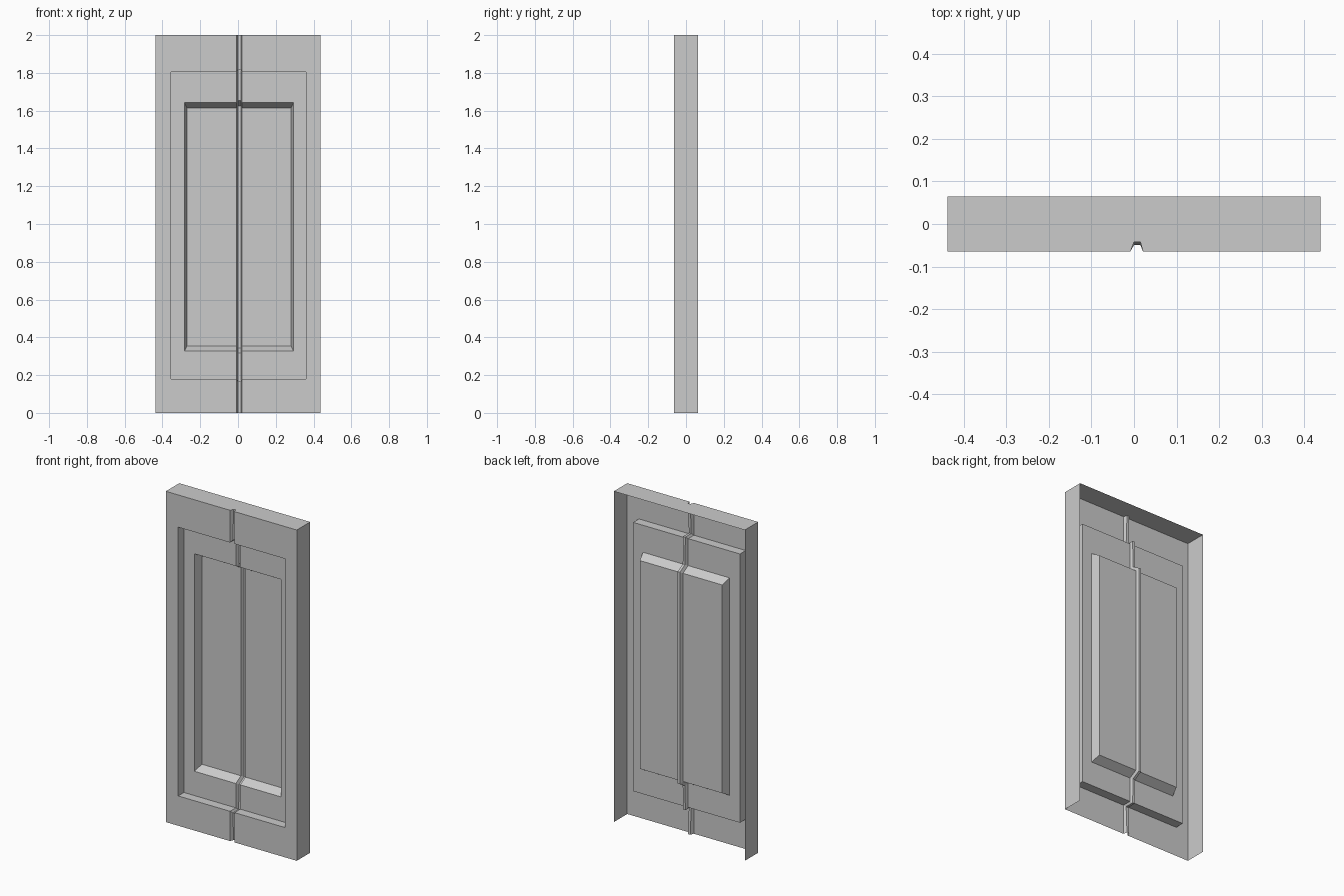
import bpy, bmesh

if "Cube" in bpy.data.objects:
    bpy.data.objects.remove(bpy.data.objects["Cube"])

FRONT, BACK = -0.064, 0.064
STEP, PANEL = -0.009, 0.04          # depths of the rebate and the inner panel
RIM = (-0.008, 0.021)               # groove edges
FLOOR = (0.0, 0.015)                # groove floor edges

# nested rectangles: left x, right x, bottom z, top z, depth y
RINGS = [
    (-0.438, 0.438, 0.0, 2.0, FRONT),
    (-0.355, 0.36, 0.18, 1.805, FRONT),
    (-0.355, 0.36, 0.18, 1.805, STEP),
    (-0.284, 0.294, 0.327, 1.642, STEP),
    (-0.27, 0.281, 0.355, 1.614, PANEL),
]

bm = bmesh.new()

# framed panels, one half on each side of the groove
for side in (0, 1):
    loops = [[bm.verts.new(p) for p in ((RIM[side], r[4], r[2]), (r[side], r[4], r[2]),
                                        (r[side], r[4], r[3]), (RIM[side], r[4], r[3]))]
             for r in RINGS]
    for a, b in zip(loops, loops[1:]):
        for i in range(3):
            bm.faces.new((a[i], a[i + 1], b[i + 1], b[i]))
    bm.faces.new(loops[-1])

# centre groove: rim path and sunken floor path (y, z)
rim = [(r[4], r[2]) for r in RINGS] + [(r[4], r[3]) for r in reversed(RINGS)]
low = [(0.022, 0), (0.015, -0.013), (0.015, -0.013), (0.019, -0.011), (0.019, -0.011)]
shift = low + [(dy, -dz) for dy, dz in reversed(low)]
floor = [(y + dy, z + dz) for (y, z), (dy, dz) in zip(rim, shift)]
columns = [[bm.verts.new((x, y, z)) for y, z in path]
           for x, path in ((RIM[0], rim), (FLOOR[0], floor), (FLOOR[1], floor), (RIM[1], rim))]
for a, b in zip(columns, columns[1:]):
    for i in range(len(a) - 1):
        bm.faces.new((a[i], a[i + 1], b[i + 1], b[i]))

# side walls and notched top; back and bottom stay open
L, R = RINGS[0][:2]
for x in (L, R):
    bm.faces.new([bm.verts.new((x, y, z)) for y, z in
                  ((FRONT, 0), (BACK, 0), (BACK, 2), (FRONT, 2))])
top = [(L, FRONT), (RIM[0], FRONT), (FLOOR[0], FRONT + 0.022), (FLOOR[1], FRONT + 0.022),
       (RIM[1], FRONT), (R, FRONT), (R, BACK), (L, BACK)]
bm.faces.new([bm.verts.new((x, y, 2)) for x, y in top])

bmesh.ops.remove_doubles(bm, verts=bm.verts, dist=0.0005)
bmesh.ops.recalc_face_normals(bm, faces=bm.faces)
# make the shell face outward
bm.normal_update()
top_face = max(bm.faces, key=lambda f: f.calc_center_median().z)
if top_face.normal.z < 0:
    bmesh.ops.reverse_faces(bm, faces=bm.faces)

mesh = bpy.data.meshes.new("door_shell")
bm.to_mesh(mesh)
bm.free()
bpy.context.collection.objects.link(bpy.data.objects.new("door_shell", mesh))
